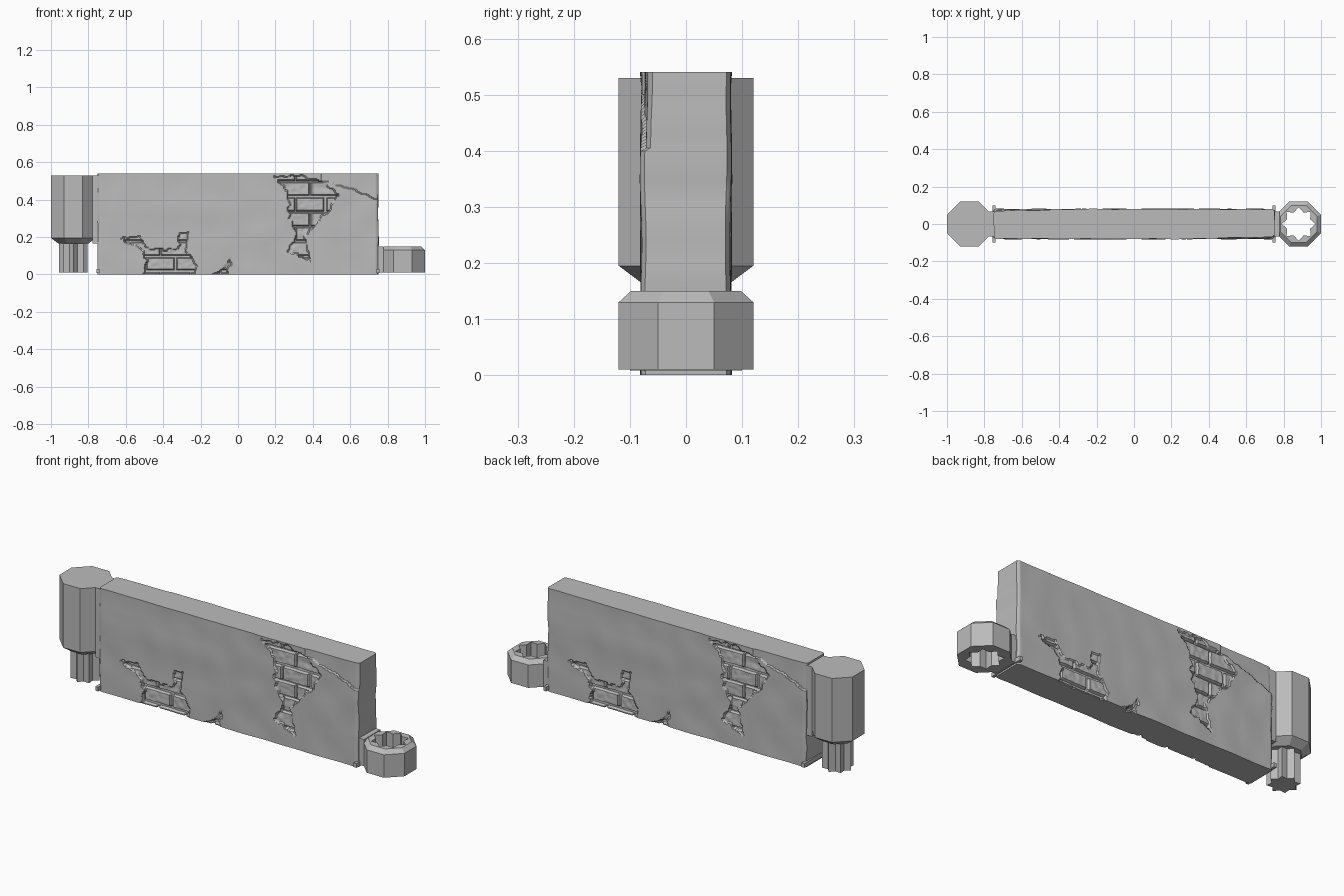
import bpy, bmesh, math, random
from mathutils import Vector, noise

random.seed(4)
cube = bpy.data.objects.get("Cube")
if cube:
    bpy.data.objects.remove(cube, do_unlink=True)

stone = bpy.data.materials.new("grey_stone")
stone.use_nodes = True
GREY = (0.5, 0.5, 0.5, 1)
stone.diffuse_color = GREY
stone.node_tree.nodes["Principled BSDF"].inputs["Base Color"].default_value = GREY


def finish(name, bm, smooth=None):
    bmesh.ops.recalc_face_normals(bm, faces=bm.faces[:])
    mesh = bpy.data.meshes.new(name)
    bm.to_mesh(mesh)
    bm.free()
    mesh.materials.append(stone)
    obj = bpy.data.objects.new(name, mesh)
    bpy.context.collection.objects.link(obj)
    if smooth:
        bpy.ops.object.select_all(action='DESELECT')
        obj.select_set(True)
        bpy.context.view_layer.objects.active = obj
        bpy.ops.object.shade_smooth_by_angle(angle=math.radians(smooth))
    return obj


def box(name, x0, x1, y0, y1, z0, z1):
    bm = bmesh.new()
    bmesh.ops.create_cube(bm, size=1)
    for v in bm.verts:
        v.co = ((x0 + x1) / 2 + v.co.x * (x1 - x0),
                (y0 + y1) / 2 + v.co.y * (y1 - y0),
                (z0 + z1) / 2 + v.co.z * (z1 - z0))
    return finish(name, bm)


def octagon(apothem, z):
    return apothem, apothem / math.cos(math.pi / 8), z


def stack(name, cx, rings, hollow=False):
    """Skin rings of 16 points given as (even radius, odd radius, height)."""
    bm = bmesh.new()
    loops = []
    for even, odd, z in rings:
        loop = []
        for k in range(16):
            r, a = (odd if k % 2 else even), k * math.pi / 8
            loop.append(bm.verts.new((cx + r * math.cos(a), r * math.sin(a), z)))
        loops.append(loop)
    pairs = list(zip(loops, loops[1:]))
    if hollow:
        pairs.append((loops[-1], loops[0]))
    else:
        bm.faces.new(loops[0])
        bm.faces.new(loops[-1])
    for a, b in pairs:
        for k in range(16):
            n = (k + 1) % 16
            bm.faces.new((a[k], a[n], b[n], b[k]))
    return finish(name, bm)


# Outlines of the places where the plaster has fallen off
UPPER = [(.19, .52), (.30, .53), (.45, .50), (.54, .42), (.50, .36), (.42, .27), (.36, .20),
         (.39, .06), (.35, .10), (.27, .12), (.31, .20), (.28, .30), (.26, .45)]
LOWER = [(-.63, .19), (-.52, .20), (-.48, .13), (-.32, .14), (-.31, .22), (-.27, .23),
         (-.27, .12), (-.23, .05), (-.23, -.1), (-.53, -.1), (-.49, .08), (-.53, .15)]
CHIP = [(-.13, -.1), (-.13, .01), (-.08, .03), (-.04, .08), (-.05, -.1)]


def inside(x, z, outline):
    hit = False
    for (ax, az), (bx, bz) in zip(outline, outline[1:] + outline[:1]):
        if (az > z) != (bz > z) and x < ax + (z - az) * (bx - ax) / (bz - az):
            hit = not hit
    return hit


def wall_depth(x, z):
    """Distance of the plaster or brick surface from the middle of the wall."""
    d = 0.080 + 0.004 * noise.noise(Vector((x * 7, 0, z * 7)))
    wx = x + 0.018 * noise.noise(Vector((x * 28, 3, z * 28)))
    wz = z + 0.018 * noise.noise(Vector((x * 28, 9, z * 28)))
    if any(inside(wx, wz, patch) for patch in (UPPER, LOWER, CHIP)):
        row = math.floor((z - 0.01) / 0.08)
        across = (x + 0.08 * (row % 2) + 0.02) % 0.16
        up = (z - 0.01) % 0.08
        joint = up < 0.013 or across < 0.013
        d -= 0.019 if joint else 0.006
        d += 0.003 * noise.noise(Vector((x * 40, 5, z * 40)))
    elif x > 0.45 and wz > 0.50 - 0.36 * (x - 0.45) ** 1.1:
        d -= 0.004 + 0.02 * (x - 0.45)      # broken upper corner
    edge = min(0.75 - abs(x), 0.012)
    return d - (0.012 - edge) * 0.7         # worn ends


# Plastered wall: the back repeats the front turned half round
W, H = 1.5, 0.54
bm = bmesh.new()
bmesh.ops.create_grid(bm, x_segments=270, y_segments=96, size=1)
result = bmesh.ops.extrude_face_region(bm, geom=bm.faces[:], use_keep_orig=True)
front = {g for g in result["geom"] if isinstance(g, bmesh.types.BMVert)}
for v in bm.verts:
    x, z = v.co.x * W / 2, (v.co.y + 1) * H / 2
    y = -wall_depth(x, z) if v in front else wall_depth(-x, z)
    if abs(v.co.x) > 0.999:
        x += 0.004 * noise.noise(Vector((2, y * 9, z * 14)))
    v.co = (x, y, z)
finish("plastered_wall", bm, 30)

# Hanging post with a star peg below, at the right end
stack("post", -0.88, [octagon(.08, .165), octagon(.12, .195), octagon(.12, .53)])
stack("star_peg", -0.88, [(.076, .055, .01), (.076, .055, .18)])
box("post_neck", -0.778, -0.72, -0.068, 0.068, 0.165, 0.53)

# Socket ring with a star hole, at the left end
stack("socket_ring", 0.88,
      [octagon(.12, .01), octagon(.12, .13), octagon(.098, .15),
       (.09, .067, .15), (.09, .067, .01)], hollow=True)
box("socket_neck", 0.72, 0.778, -0.068, 0.068, 0.01, 0.15)

# Small tabs at the foot of each end
for sx, side in ((-1, "right"), (1, "left")):
    x = sx * 0.748
    box(side + "_foot_tab", x - 0.008, x + 0.008, -0.1, 0.1, 0.008, 0.03)
